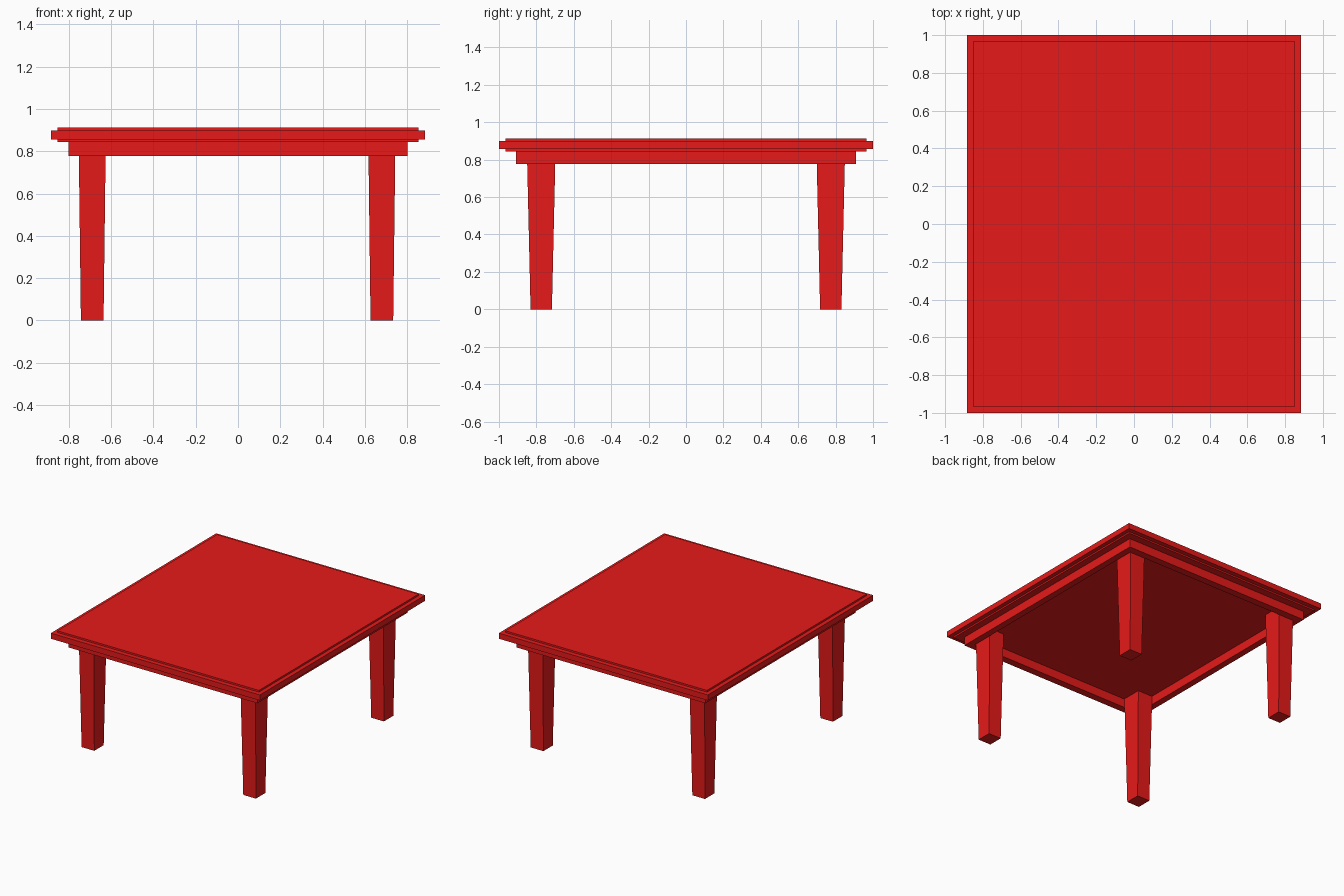
import bpy, bmesh

if "Cube" in bpy.data.objects:
    bpy.data.objects.remove(bpy.data.objects["Cube"])

red = bpy.data.materials.new("red_paint")
red.diffuse_color = (0.8, 0.01, 0.01, 1)
red.use_nodes = True
red.node_tree.nodes["Principled BSDF"].inputs["Base Color"].default_value = red.diffuse_color


def loft(name, rings, centre=(0, 0), closed=False):
    """Join stacked rectangles (half_x, half_y, z); capped, or closed into a frame."""
    bm = bmesh.new()
    cx, cy = centre
    loops = [[bm.verts.new((cx + sx * hx, cy + sy * hy, z))
              for sx, sy in ((-1, -1), (1, -1), (1, 1), (-1, 1))]
             for hx, hy, z in rings]
    pairs = list(zip(loops, loops[1:]))
    if closed:
        pairs.append((loops[-1], loops[0]))
    else:
        bm.faces.new(loops[0])
        bm.faces.new(loops[-1])
    for a, b in pairs:
        for i in range(4):
            j = (i + 1) % 4
            bm.faces.new((a[i], a[j], b[j], b[i]))
    bmesh.ops.recalc_face_normals(bm, faces=bm.faces)
    mesh = bpy.data.meshes.new(name)
    bm.to_mesh(mesh)
    bm.free()
    mesh.materials.append(red)
    obj = bpy.data.objects.new(name, mesh)
    bpy.context.collection.objects.link(obj)
    return obj


TOP_UNDER = 0.844
APRON_BOTTOM = 0.777

# Tabletop: wide slab with a smaller step above and below
loft("tabletop", [
    (0.853, 0.965, TOP_UNDER), (0.853, 0.965, 0.856),
    (0.885, 1.0, 0.856), (0.885, 1.0, 0.899),
    (0.853, 0.965, 0.899), (0.853, 0.965, 0.912)])

# Apron: open rectangular frame under the top
loft("apron", [
    (0.80, 0.908, APRON_BOTTOM), (0.80, 0.908, TOP_UNDER),
    (0.75, 0.852, TOP_UNDER), (0.75, 0.852, APRON_BOTTOM)], closed=True)

# Four tapered legs, reaching up inside the apron
for side, x in (("left", -0.689), ("right", 0.68)):
    for end, y in (("front", -0.774), ("back", 0.774)):
        loft(f"{end}_{side}_leg",
             [(0.0535, 0.057, 0), (0.064, 0.0765, TOP_UNDER)], centre=(x, y))
